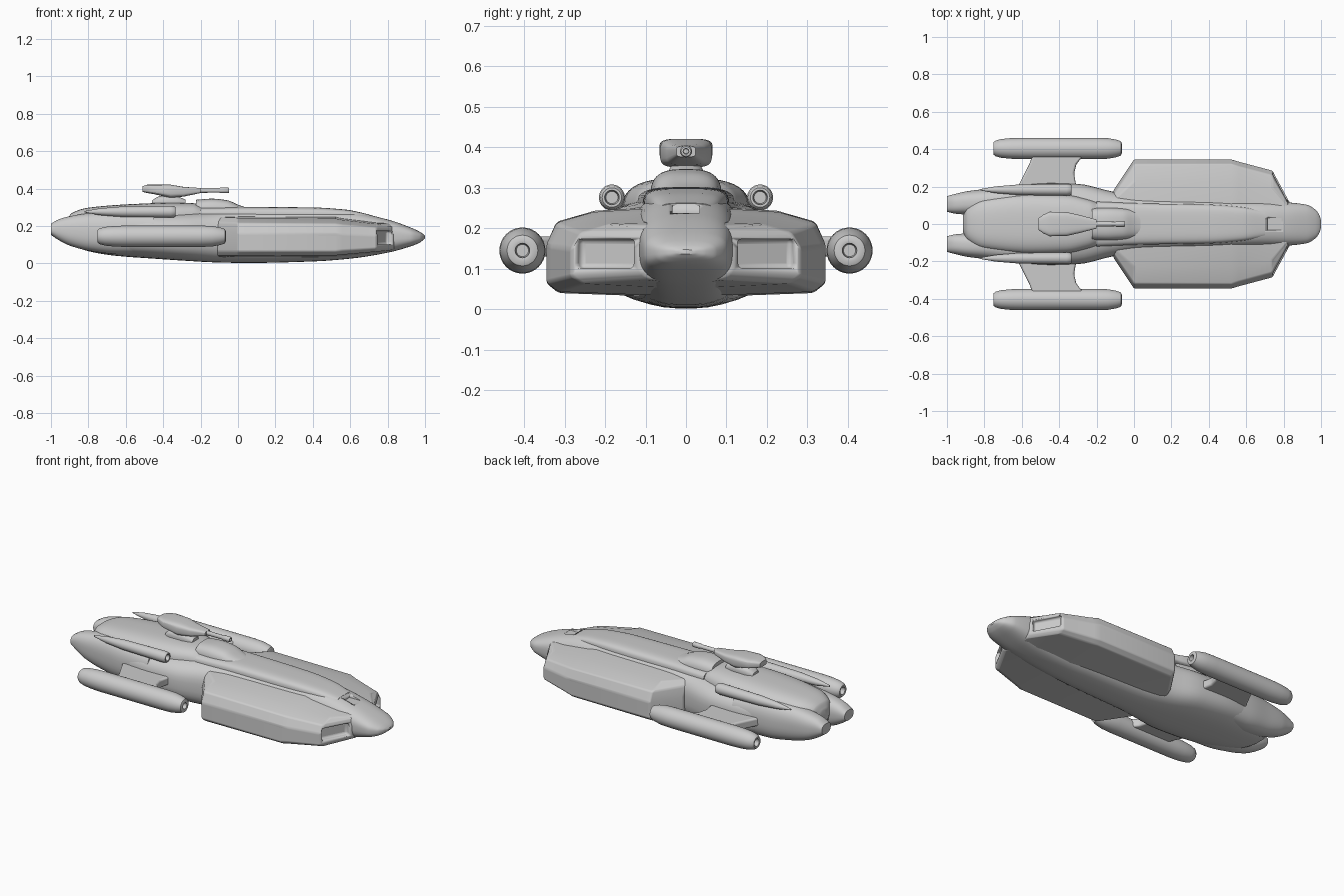
import bpy, bmesh, math
from mathutils import Matrix


def finish(name, bm, angle=35, bevel=0.0):
    bmesh.ops.recalc_face_normals(bm, faces=bm.faces)
    me = bpy.data.meshes.new(name)
    bm.to_mesh(me)
    bm.free()
    ob = bpy.data.objects.new(name, me)
    bpy.context.collection.objects.link(ob)
    bpy.ops.object.select_all(action='DESELECT')
    ob.select_set(True)
    bpy.context.view_layer.objects.active = ob
    bpy.ops.object.shade_smooth_by_angle(angle=math.radians(angle))
    if bevel:
        m = ob.modifiers.new("soft_edges", 'BEVEL')
        m.width, m.segments, m.limit_method = bevel, 3, 'ANGLE'
        m.angle_limit = math.radians(20)
        m.harden_normals = True
    return ob


def mirror(ob):
    m = ob.modifiers.new("mirror", 'MIRROR')
    m.use_axis = (False, True, False)


def cut(ob, cutter):
    cutter.hide_render = True
    cutter.hide_set(True)
    m = ob.modifiers.new("cut", 'BOOLEAN')
    m.operation, m.object, m.solver = 'DIFFERENCE', cutter, 'EXACT'


def smooth_rows(rows, steps):
    """Monotone cubic interpolation of station rows along their first value."""
    d = [[(b[k] - a[k]) / (b[0] - a[0]) for k in range(len(a))] for a, b in zip(rows, rows[1:])]
    slopes = [d[0]]
    for p, q in zip(d, d[1:]):
        slopes.append([2 * u * v / (u + v) if u * v > 0 else 0 for u, v in zip(p, q)])
    slopes.append(d[-1])
    out = []
    for i, (a, b) in enumerate(zip(rows, rows[1:])):
        h = b[0] - a[0]
        for s in range(steps):
            t = s / steps
            out.append([(2*t**3 - 3*t*t + 1) * a[k] + (t**3 - 2*t*t + t) * h * slopes[i][k]
                        + (3*t*t - 2*t**3) * b[k] + (t**3 - t*t) * h * slopes[i+1][k]
                        for k in range(len(a))])
            out[-1][0] = a[0] + h * t
    return out + [list(rows[-1])]


def skin(rings):
    bm = bmesh.new()
    vs = [[bm.verts.new(c) for c in r] for r in rings]
    n = len(vs[0])
    for a, b in zip(vs, vs[1:]):
        for i in range(n):
            bm.faces.new((a[i], a[(i+1) % n], b[(i+1) % n], b[i]))
    bm.faces.new(vs[0])
    bm.faces.new(vs[-1])
    return bm


def loft(name, rows, n=3.0, seg=40, steps=5, angle=35, bevel=0.0):
    """Rows: x, centre y, half width, bottom z, top z; superellipse sections."""
    rings = []
    for x, cy, w, zb, zt in smooth_rows(rows, steps):
        ring = []
        for i in range(seg):
            a = 2 * math.pi * (i + 0.5) / seg
            c, s = math.cos(a), math.sin(a)
            ring.append((x, cy + w * math.copysign(abs(c) ** (2/n), c),
                         (zb + zt) / 2 + (zt - zb) / 2 * math.copysign(abs(s) ** (2/n), s)))
        rings.append(ring)
    return finish(name, skin(rings), angle, bevel)


def lathe_x(name, profile, y, z, seg=32):
    rings = [[(x, y + r * math.cos(2 * math.pi * i / seg), z + r * math.sin(2 * math.pi * i / seg))
              for i in range(seg)] for x, r in profile]
    return finish(name, skin(rings), 40)


def box(name, centre, size, rot_z=0.0, bevel=0.0):
    bm = bmesh.new()
    bmesh.ops.create_cube(bm, size=1)
    mat = (Matrix.Translation(centre) @ Matrix.Rotation(rot_z, 4, 'Z')
           @ Matrix.Diagonal((*size, 1)))
    bmesh.ops.transform(bm, matrix=mat, verts=bm.verts)
    return finish(name, bm, 35, bevel)


# main hull, with a recessed slot on the nose
hull = loft("main_hull", [
    (-0.91, 0, 0.04, 0.14, 0.23), (-0.88, 0, 0.10, 0.10, 0.255), (-0.8, 0, 0.155, 0.065, 0.265),
    (-0.65, 0, 0.20, 0.04, 0.275), (-0.45, 0, 0.22, 0.025, 0.275), (-0.3, 0, 0.215, 0.015, 0.275),
    (-0.12, 0, 0.175, 0.005, 0.28), (0.05, 0, 0.148, 0.002, 0.288), (0.4, 0, 0.135, 0.01, 0.288),
    (0.6, 0, 0.125, 0.025, 0.278), (0.8, 0, 0.117, 0.057, 0.235), (0.92, 0, 0.104, 0.09, 0.193),
    (0.97, 0, 0.077, 0.11, 0.17), (0.99, 0, 0.05, 0.125, 0.157), (1.0, 0, 0.02, 0.136, 0.147)], n=2.9)
cut(hull, box("nose_slot_cutter", (0.75, 0, 0.262), (0.075, 0.066, 0.05)))

# raised spine along the front hull
loft("dorsal_spine", [(-0.2, 0, 0.12, 0.2, 0.30), (0.05, 0, 0.11, 0.2, 0.302),
                      (0.4, 0, 0.104, 0.2, 0.299), (0.58, 0, 0.09, 0.2, 0.287),
                      (0.7, 0, 0.07, 0.19, 0.262)], n=4)

# rear upper deck
loft("rear_deck", [(-0.915, 0, 0.04, 0.16, 0.23), (-0.89, 0, 0.09, 0.15, 0.268),
                   (-0.8, 0, 0.135, 0.15, 0.298), (-0.55, 0, 0.16, 0.15, 0.318),
                   (-0.36, 0, 0.155, 0.15, 0.324), (-0.24, 0, 0.13, 0.15, 0.322),
                   (-0.19, 0, 0.115, 0.15, 0.305)], n=3)

# cockpit canopy
loft("canopy", [(-0.225, 0, 0.085, 0.2, 0.34), (-0.14, 0, 0.088, 0.2, 0.346),
                (-0.06, 0, 0.084, 0.2, 0.338), (0.01, 0, 0.075, 0.2, 0.31),
                (0.06, 0, 0.065, 0.2, 0.295)], n=3)

# side slabs with angled front intakes: x, outer y, bottom z, top z
rings = []
for x, y, zb, zt in [(-0.11, 0.18, 0.035, 0.245), (0, 0.345, 0.035, 0.243), (0.52, 0.345, 0.038, 0.24),
                     (0.56, 0.333, 0.042, 0.232), (0.74, 0.285, 0.058, 0.21), (0.835, 0.11, 0.07, 0.205)]:
    h = zt - zb
    rings.append([(x, 0.04, zb - 0.005), (x, y - 0.03, zb + 0.005), (x, y, zb + 0.14 * h),
                  (x, y, zb + 0.6 * h), (x, y - 0.025, zb + 0.87 * h),
                  (x, 0.04 + (y - 0.04) * 0.62, zt), (x, 0.04, zt + 0.012)])
slab = finish("side_slab", skin(rings), 25, 0.012)
cut(slab, box("intake_cutter", (0.787, 0.202, 0.137), (0.07, 0.165, 0.072), math.radians(28), 0.012))
mirror(slab)

# tail engine lobes
for s in (-1, 1):
    loft("tail_engine", [(-1.0, 0.107*s, 0.042, 0.152, 0.212), (-0.96, 0.108*s, 0.052, 0.125, 0.235),
                         (-0.9, 0.112*s, 0.062, 0.095, 0.252), (-0.8, 0.114*s, 0.073, 0.068, 0.268),
                         (-0.65, 0.12*s, 0.086, 0.05, 0.278), (-0.45, 0.13*s, 0.085, 0.05, 0.27)], n=2.5)

    # shoulder tubes, open at the front
    lathe_x("shoulder_tube", [(-0.82, 0.004), (-0.74, 0.018), (-0.62, 0.028), (-0.36, 0.032),
                              (-0.34, 0.029), (-0.335, 0.024), (-0.335, 0.018), (-0.37, 0.015),
                              (-0.37, 0.001)], 0.183*s, 0.276)

    # outboard nacelles, open at both ends
    lathe_x("nacelle", [(-0.72, 0.001), (-0.72, 0.018), (-0.75, 0.022), (-0.752, 0.032), (-0.74, 0.042),
                        (-0.71, 0.05), (-0.66, 0.055), (-0.6, 0.057), (-0.2, 0.057), (-0.14, 0.055),
                        (-0.095, 0.047), (-0.07, 0.038), (-0.065, 0.026), (-0.067, 0.018),
                        (-0.1, 0.015), (-0.1, 0.001)], 0.404*s, 0.145)

# nacelle pylons: y, rear x, front x
rings = [[(xr, y, 0.13), (xf, y, 0.13), (xf, y, 0.18), (xr, y, 0.18)]
         for y, xr, xf in [(0.14, -0.66, -0.27), (0.22, -0.61, -0.312), (0.27, -0.585, -0.32),
                           (0.32, -0.56, -0.308), (0.36, -0.545, -0.275), (0.4, -0.54, -0.26)]]
mirror(finish("pylon", skin(rings), 35, 0.012))

# dorsal gun turret
loft("turret_base", [(-0.46, 0, 0.03, 0.28, 0.335), (-0.42, 0, 0.045, 0.28, 0.36),
                     (-0.34, 0, 0.045, 0.28, 0.362), (-0.28, 0, 0.03, 0.28, 0.34)], n=3, steps=2)
loft("turret_body", [(-0.51, 0, 0.032, 0.382, 0.413), (-0.485, 0, 0.05, 0.376, 0.421),
                     (-0.45, 0, 0.066, 0.37, 0.421), (-0.36, 0, 0.064, 0.35, 0.421),
                     (-0.29, 0, 0.048, 0.357, 0.409), (-0.2, 0, 0.024, 0.376, 0.403)],
     n=4, seg=24, steps=1, angle=25)
lathe_x("turret_barrel", [(-0.25, 0.013), (-0.1, 0.012), (-0.095, 0.015), (-0.052, 0.015),
                          (-0.048, 0.012), (-0.048, 0.007), (-0.07, 0.006)], 0, 0.39, 20)
